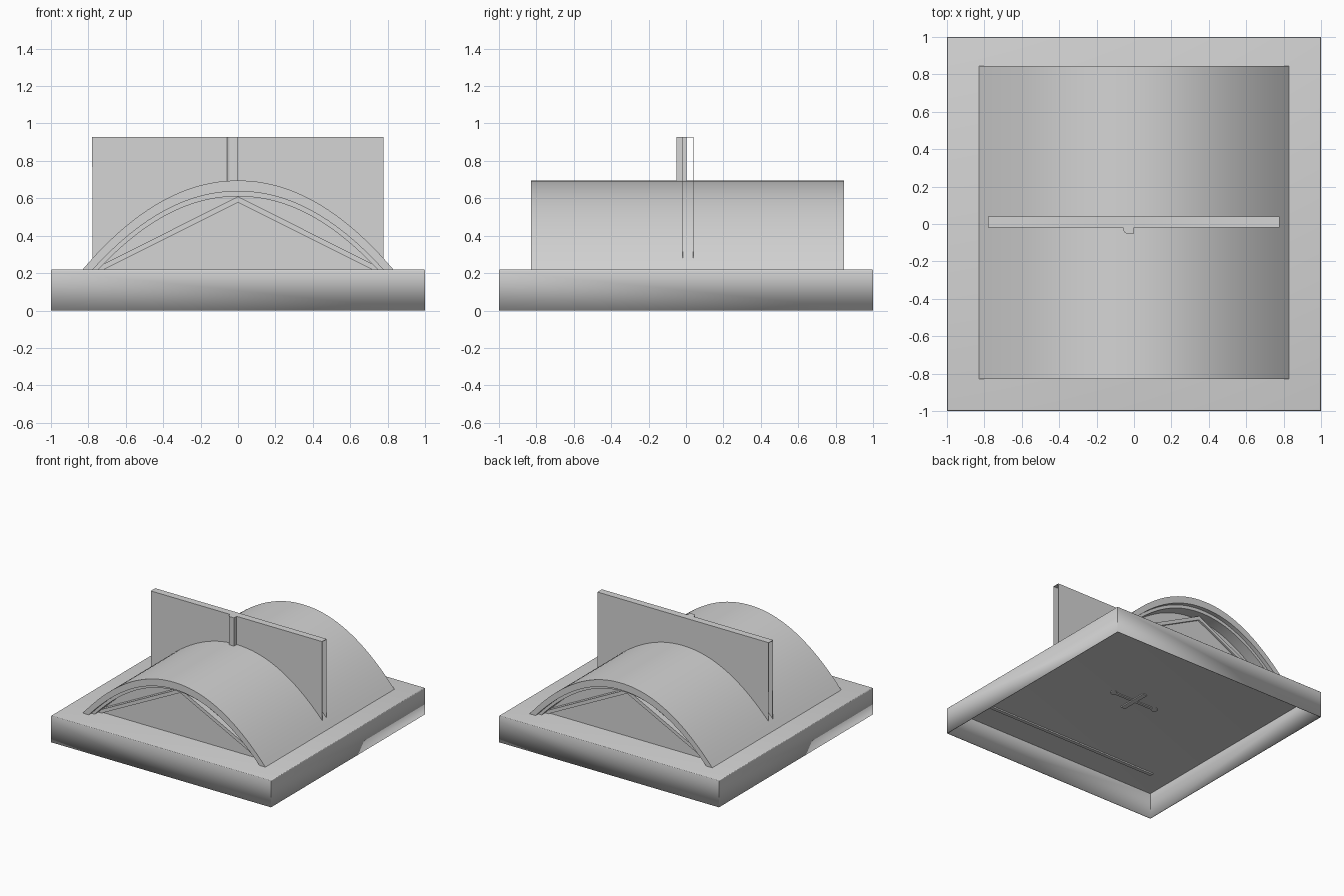
import bpy
import bmesh
import math

if "Cube" in bpy.data.objects:
    bpy.data.objects.remove(bpy.data.objects["Cube"])

grey = bpy.data.materials.new("light_grey")
grey.use_nodes = True
COLOUR = (0.66, 0.66, 0.66, 1)
grey.diffuse_color = COLOUR
grey.node_tree.nodes["Principled BSDF"].inputs["Base Color"].default_value = COLOUR

FLOOR = 0.22
FRONT, BACK = -0.83, 0.845


def finish(name, bm, smooth=False):
    bmesh.ops.recalc_face_normals(bm, faces=bm.faces)
    mesh = bpy.data.meshes.new(name)
    bm.to_mesh(mesh)
    bm.free()
    mesh.materials.append(grey)
    obj = bpy.data.objects.new(name, mesh)
    bpy.context.collection.objects.link(obj)
    if smooth:
        bpy.ops.object.select_all(action='DESELECT')
        obj.select_set(True)
        bpy.context.view_layer.objects.active = obj
        bpy.ops.object.shade_smooth_by_angle(angle=math.radians(30))
    return obj


def extrude_xz(name, points, y0, y1, smooth=False):
    """Solid with an x-z outline running from y0 to y1."""
    bm = bmesh.new()
    face = bm.faces.new([bm.verts.new((x, y0, z)) for x, z in points])
    result = bmesh.ops.extrude_face_region(bm, geom=[face])
    verts = [v for v in result["geom"] if isinstance(v, bmesh.types.BMVert)]
    bmesh.ops.translate(bm, verts=verts, vec=(0, y1 - y0, 0))
    return finish(name, bm, smooth)


def box(name, x0, x1, y0, y1, z0, z1):
    return extrude_xz(name, [(x0, z0), (x1, z0), (x1, z1), (x0, z1)], y0, y1)


def arch(half, top, limit=None, steps=48):
    """Parabolic arch from left to right, standing on the floor."""
    limit = limit or half
    xs = [limit * (2 * i / steps - 1) for i in range(steps + 1)]
    return [(x, top - (top - FLOOR) * (abs(x) / half) ** 2.05) for x in xs]


def band(outer, inner):
    return outer + inner[::-1]


# Hollow base tray, open underneath, with softened top edges
bm = bmesh.new()
bmesh.ops.create_cube(bm, size=2)
for v in bm.verts:
    v.co.z = FLOOR if v.co.z > 0 else 0
bmesh.ops.delete(bm, geom=[f for f in bm.faces if f.calc_center_median().z < 0.01],
                 context='FACES_ONLY')
edges = [e for e in bm.edges if all(v.co.z > 0.1 for v in e.verts)]
bmesh.ops.bevel(bm, geom=edges, offset=0.008, segments=3, profile=0.5, affect='EDGES')
base = finish("base_tray", bm, True)
shell = base.modifiers.new("thickness", 'SOLIDIFY')
shell.thickness = 0.007
shell.offset = -1

# Vaulted roof and the recessed lining under it
outer = arch(0.83, 0.695)
middle = arch(0.775, 0.637)
inner = arch(0.745, 0.61)
extrude_xz("vault_roof", band(outer, middle), FRONT, BACK, True)
extrude_xz("vault_lining", band(middle, inner), FRONT + 0.035, BACK - 0.035, True)

# Gable ends: back wall, triangular panel and two sloping rafters
for label, y, inward in (("front", FRONT, 1), ("back", BACK, -1)):
    extrude_xz(label + "_arch_wall", middle, y + inward * 0.13, y + inward * 0.14)
    extrude_xz(label + "_gable_panel", [(-0.75, FLOOR), (0.75, FLOOR), (0, 0.59)],
               y + inward * 0.095, y + inward * 0.13)
    for side, s in (("left", 1), ("right", -1)):
        extrude_xz(f"{label}_{side}_rafter",
                   [(0, 0.61), (s * 0.775, FLOOR), (s * 0.715, FLOOR), (0, 0.578)],
                   y + inward * 0.08, y + inward * 0.13)

# Upright hollow screen across the vault: two sheets and a cap
sheet = arch(0.83, 0.69, 0.777) + [(0.777, 0.927), (-0.78, 0.927)]
extrude_xz("screen_front_sheet", sheet, -0.018, -0.015)
extrude_xz("screen_back_sheet", sheet, 0.037, 0.040)
box("screen_cap", -0.78, 0.777, -0.018, 0.040, 0.924, 0.927)

# Small post on the front of the screen, rounded on one corner
bm = bmesh.new()
bmesh.ops.create_cube(bm, size=1)
for v in bm.verts:
    v.co = (-0.058 if v.co.x < 0 else 0, -0.052 if v.co.y < 0 else 0.004,
            0.68 if v.co.z < 0 else 0.927)
corner = [e for e in bm.edges if all(v.co.x < -0.05 and v.co.y < -0.05 for v in e.verts)]
bmesh.ops.bevel(bm, geom=corner, offset=0.025, segments=5, profile=0.5, affect='EDGES')
finish("screen_post", bm, True)

# Underside: cross with round ends and a thin rib under each gable
UNDER = 0.214
box("under_cross_long", -0.2, 0.2, -0.012, 0.012, UNDER - 0.008, UNDER)
box("under_cross_short", -0.02, 0.02, -0.13, 0.13, UNDER - 0.009, UNDER)
for side, x in (("left", 0.2), ("right", -0.2)):
    bm = bmesh.new()
    bmesh.ops.create_cone(bm, cap_ends=True, segments=20, radius1=0.025,
                          radius2=0.025, depth=0.008)
    bmesh.ops.translate(bm, verts=bm.verts, vec=(x, 0, UNDER - 0.004))
    finish(side + "_under_cross_end", bm, True)
for label, y in (("front", -0.76), ("back", 0.76)):
    box(label + "_under_rib", -0.81, 0.81, y - 0.015, y + 0.015, UNDER - 0.012, UNDER)
